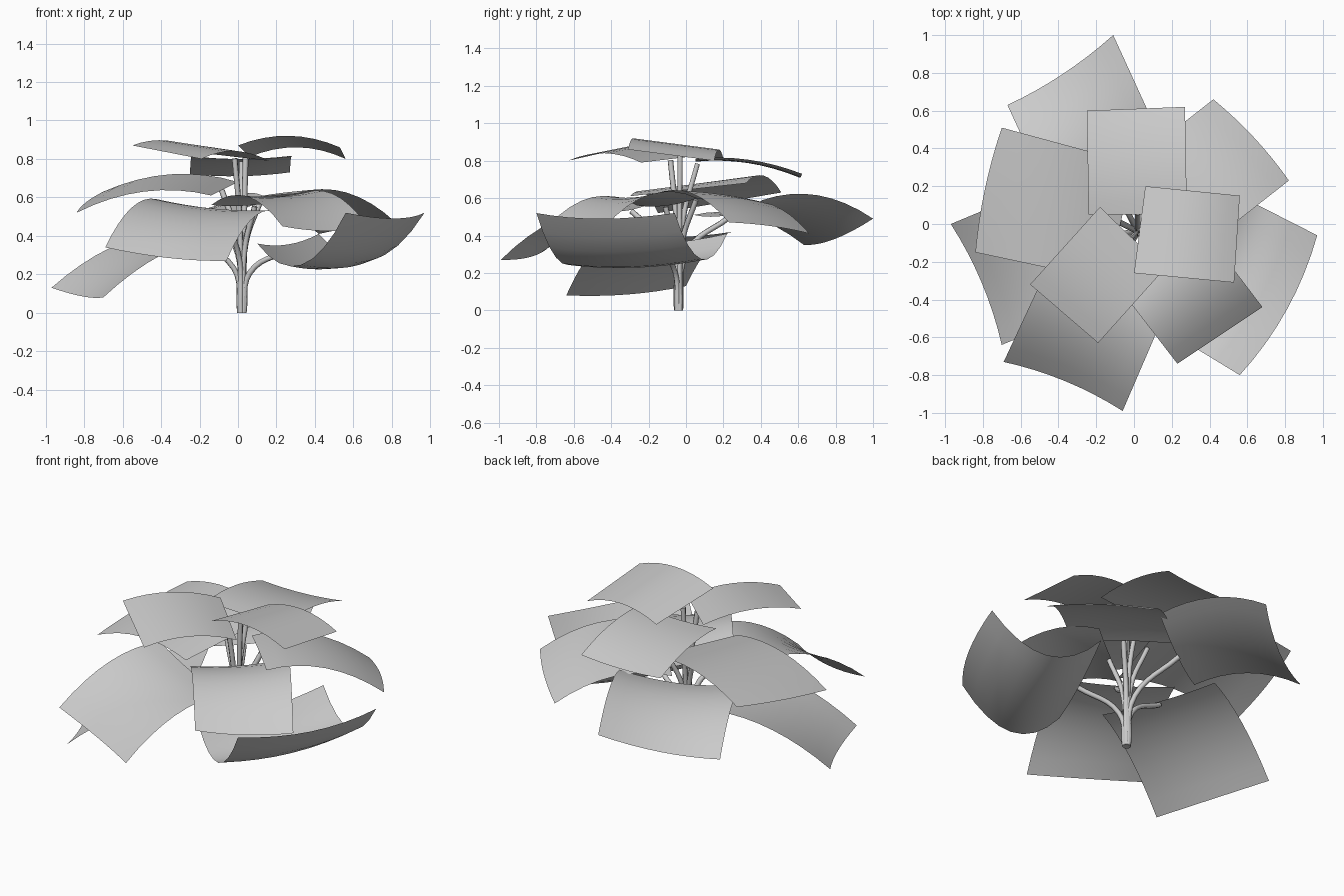
import bpy
from mathutils import Vector

if "Cube" in bpy.data.objects:
    bpy.data.objects.remove(bpy.data.objects["Cube"])

# Each leaf: inner corner 1, inner corner 2, outer corner 2, outer corner 1,
# then arch along its length, arch across its width, outward bow of the outer edge
LEAVES = {
    "top_back_leaf":    [(-.24, .05, .81), (.28, .05, .81), (.27, .62, .73), (-.25, .60, .72), .035, -.015, 0],
    "top_right_leaf":   [(.0, -.26, .87), (.06, .20, .81), (.56, .15, .80), (.53, -.31, .86), .055, 0, 0],
    "top_front_leaf":   [(-.18, .09, .83), (.16, -.24, .79), (-.19, -.63, .80), (-.55, -.32, .87), .045, 0, 0],
    "mid_left_leaf":    [(-.14, -.30, .61), (.0, .32, .68), (-.70, .51, .63), (-.84, -.15, .52), .065, 0, .02],
    "mid_right_leaf":   [(.31, -.17, .62), (-.09, .26, .56), (.42, .66, .41), (.82, .23, .47), .08, .01, .02],
    "mid_front_leaf":   [(-.14, -.26, .56), (.30, .06, .60), (.68, -.44, .44), (.23, -.74, .45), .10, -.02, 0],
    "low_right_leaf":   [(.10, -.52, .36), (.42, .22, .41), (.97, -.06, .52), (.56, -.80, .52), -.19, -.03, .05],
    "low_front_leaf":   [(-.42, -.15, .59), (.19, -.41, .53), (-.06, -.99, .27), (-.69, -.73, .34), .08, -.02, -.03],
    "low_left_leaf":    [(-.37, .25, .42), (-.10, -.39, .40), (-.70, -.64, .08), (-.97, 0, .13), .06, -.02, -.03],
    "low_back_leaf":    [(.16, .41, .59), (-.40, .04, .51), (-.67, .63, .35), (-.11, 1.0, .49), .075, -.04, -.025],
}
ROOT = Vector((.02, -.04, 0))
N = 8


def leaf(name, c1, c2, c3, c4, arch, cross, bow):
    """Curved square sheet; returns the middle of its inner edge."""
    a, b, c, d = map(Vector, (c1, c2, c3, c4))
    out = (c + d - a - b)
    out.z = 0
    out.normalize()

    def point(u, v):
        p = a.lerp(b, v).lerp(d.lerp(c, v), u)
        p.z += 4 * arch * u * (1 - u) + 4 * cross * v * (1 - v)
        return p + out * (bow * u * 4 * v * (1 - v))

    verts = [point(i / N, j / N) for i in range(N + 1) for j in range(N + 1)]
    w = N + 1
    faces = [(i * w + j, (i + 1) * w + j, (i + 1) * w + j + 1, i * w + j + 1)
             for i in range(N) for j in range(N)]
    me = bpy.data.meshes.new(name)
    me.from_pydata(verts, [], faces)
    # Keep the upper side as the front face
    if me.polygons[0].normal.z < 0:
        me.flip_normals()
    for p in me.polygons:
        p.use_smooth = True
    obj = bpy.data.objects.new(name, me)
    bpy.context.collection.objects.link(obj)
    return point(0.02, .5)


def stem(name, tip):
    """Stalk rising from the root and bending out to its leaf."""
    flat = Vector((tip.x - ROOT.x, tip.y - ROOT.y, 0))
    side = flat.normalized() * .011
    cu = bpy.data.curves.new(name, 'CURVE')
    cu.dimensions = '3D'
    cu.bevel_depth = .015
    cu.bevel_resolution = 1
    cu.resolution_u = 6
    cu.use_fill_caps = True
    s = cu.splines.new('BEZIER')
    s.bezier_points.add(2)
    pts = [ROOT + side,
           ROOT + side + flat * .12 + Vector((0, 0, tip.z * .6)),
           tip - Vector((0, 0, .012))]
    for bp, p in zip(s.bezier_points, pts):
        bp.co = p
        bp.handle_left_type = bp.handle_right_type = 'AUTO'
    obj = bpy.data.objects.new(name, cu)
    bpy.context.collection.objects.link(obj)


# Leaves with their stalks
for name, spec in LEAVES.items():
    tip = leaf(name, *spec)
    stem(name.replace("leaf", "stem"), tip)
